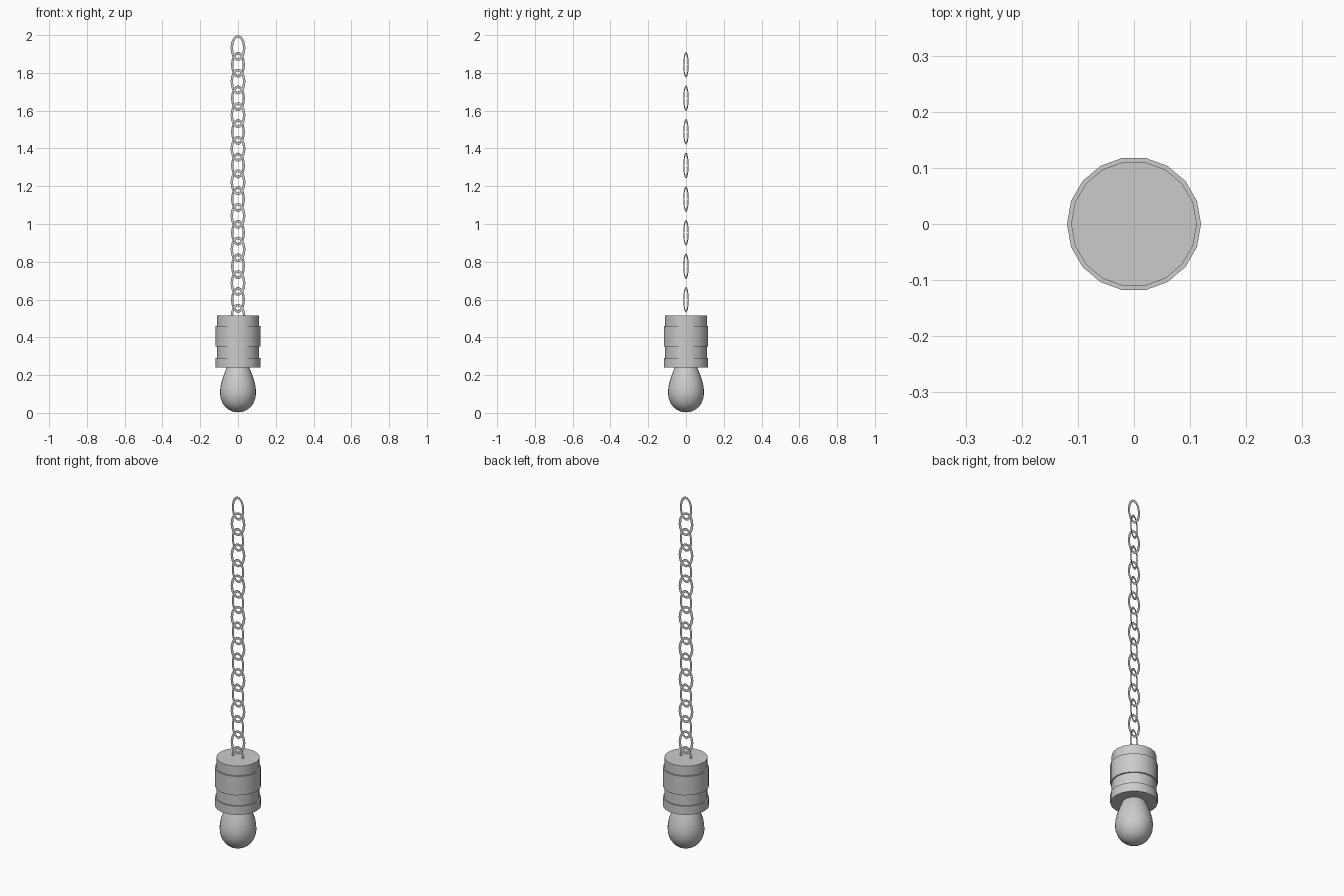
import bpy, bmesh
from math import sin, cos, pi, radians

if "Cube" in bpy.data.objects:
    bpy.data.objects.remove(bpy.data.objects["Cube"])


def make_object(name, bm, smooth=False):
    bmesh.ops.recalc_face_normals(bm, faces=bm.faces)
    me = bpy.data.meshes.new(name)
    bm.to_mesh(me)
    bm.free()
    ob = bpy.data.objects.new(name, me)
    bpy.context.collection.objects.link(ob)
    if smooth:
        bpy.ops.object.select_all(action='DESELECT')
        ob.select_set(True)
        bpy.context.view_layer.objects.active = ob
        bpy.ops.object.shade_smooth_by_angle(angle=radians(40))
    return ob


def lathe(name, profile, sides):
    """Revolve (radius, z) points about z; a zero radius makes a pole."""
    bm = bmesh.new()
    rings = []
    for r, z in profile:
        n = 1 if r == 0 else sides
        rings.append([bm.verts.new((r * cos(2 * pi * i / sides),
                                    r * sin(2 * pi * i / sides), z)) for i in range(n)])
    for a, b in zip(rings, rings[1:]):
        for i in range(sides):
            j = (i + 1) % sides
            quad = [a[i % len(a)], a[j % len(a)], b[j % len(b)], b[i % len(b)]]
            bm.faces.new(list(dict.fromkeys(quad)))
    for ring in (rings[0], rings[-1]):
        if len(ring) > 1:
            bm.faces.new(ring)
    return make_object(name, bm, True)


def chain_link(name, z, turn, sides=24):
    """Paper-thin oval ring standing upright, turned about z."""
    bm = bmesh.new()
    rings = []
    for w, h in ((0.039, 0.068), (0.026, 0.054)):
        rings.append([bm.verts.new((w * cos(t) * cos(turn), w * cos(t) * sin(turn),
                                    z + h * sin(t)))
                      for t in (2 * pi * i / sides for i in range(sides))])
    o, n = rings
    for i in range(sides):
        j = (i + 1) % sides
        bm.faces.new((o[i], o[j], n[j], n[i]))
    return make_object(name, bm)


# Glass bulb
lathe("bulb", [(0, 0.003), (0.025, 0.006), (0.048, 0.016), (0.068, 0.032),
               (0.083, 0.054), (0.093, 0.082), (0.096, 0.110), (0.093, 0.140),
               (0.086, 0.170), (0.075, 0.203), (0.061, 0.237), (0.045, 0.262),
               (0.025, 0.277), (0, 0.283)], 24)

# Stepped 18-sided socket
R, r = 0.1195, 0.112
lathe("socket", [(R, 0.24), (R, 0.29), (r, 0.29), (r, 0.352), (R, 0.352),
                 (R, 0.46), (r, 0.46), (r, 0.515)], 18)

# Chain: flat links, every second one turned
for k in range(17):
    chain_link(f"chain_link_{k + 1}", 1.932 - 0.0889 * k, radians(21) if k % 2 else 0)
